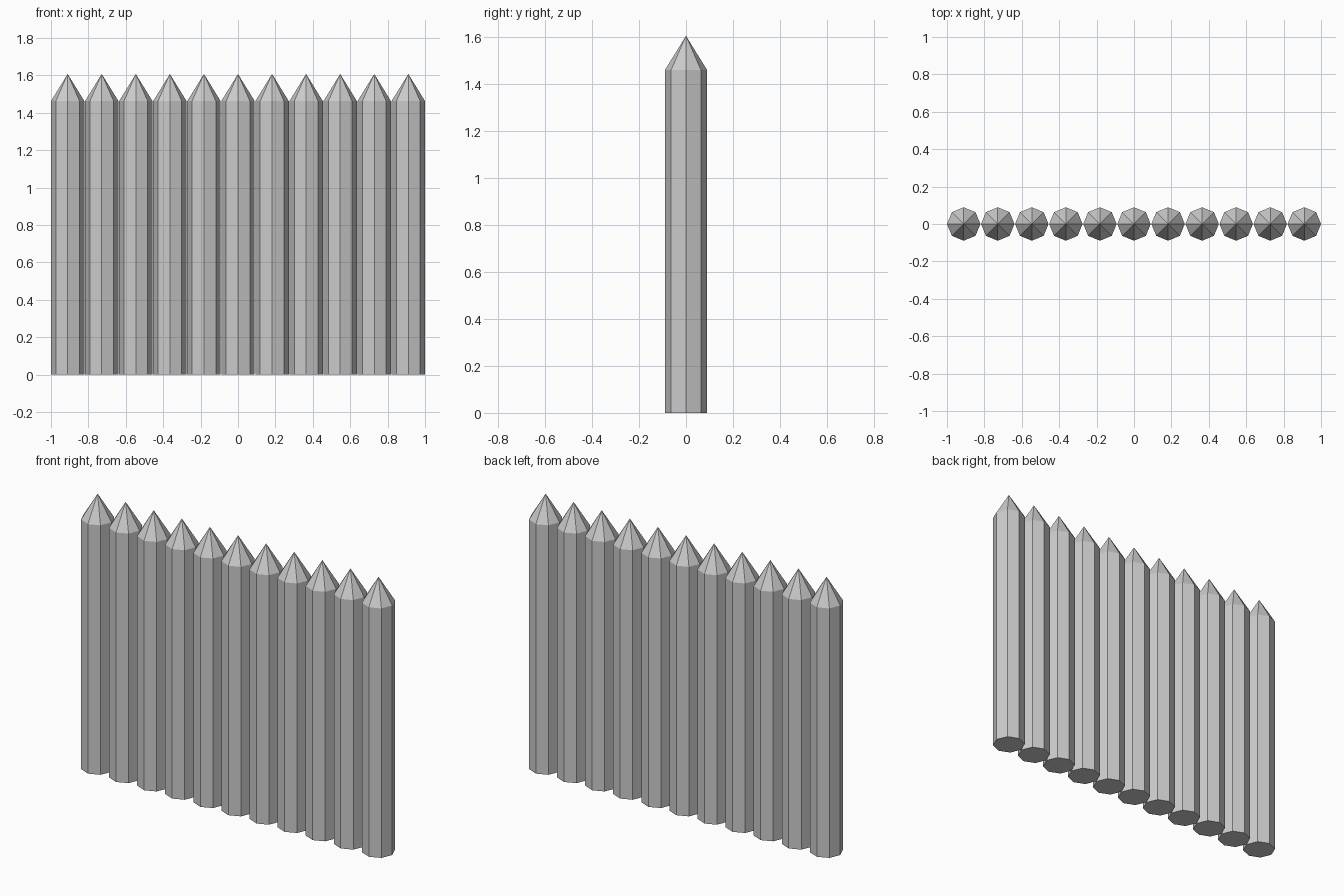
import bpy, bmesh, math

if "Cube" in bpy.data.objects:
    bpy.data.objects.remove(bpy.data.objects["Cube"])

COUNT, SIDES = 11, 8
RADIUS, SHOULDER, TIP = 0.0894, 1.462, 1.607
STEP = (2 - 2 * RADIUS) / (COUNT - 1)


def stake_mesh():
    # Octagonal shaft with closed base and a pointed top
    bm = bmesh.new()
    angles = [2 * math.pi * i / SIDES for i in range(SIDES)]
    low, high = [[bm.verts.new((RADIUS * math.cos(a), RADIUS * math.sin(a), z)) for a in angles]
                 for z in (0, SHOULDER)]
    tip = bm.verts.new((0, 0, TIP))
    bm.faces.new(low[::-1])
    for i in range(SIDES):
        j = (i + 1) % SIDES
        bm.faces.new((low[i], low[j], high[j], high[i]))
        bm.faces.new((high[i], high[j], tip))
    mesh = bpy.data.meshes.new("stake")
    bm.to_mesh(mesh)
    bm.free()
    return mesh


# Row of identical stakes forming the palisade
mesh = stake_mesh()
for i in range(COUNT):
    stake = bpy.data.objects.new(f"stake_{i + 1}", mesh)
    stake.location.x = (i - (COUNT - 1) / 2) * STEP
    bpy.context.collection.objects.link(stake)
